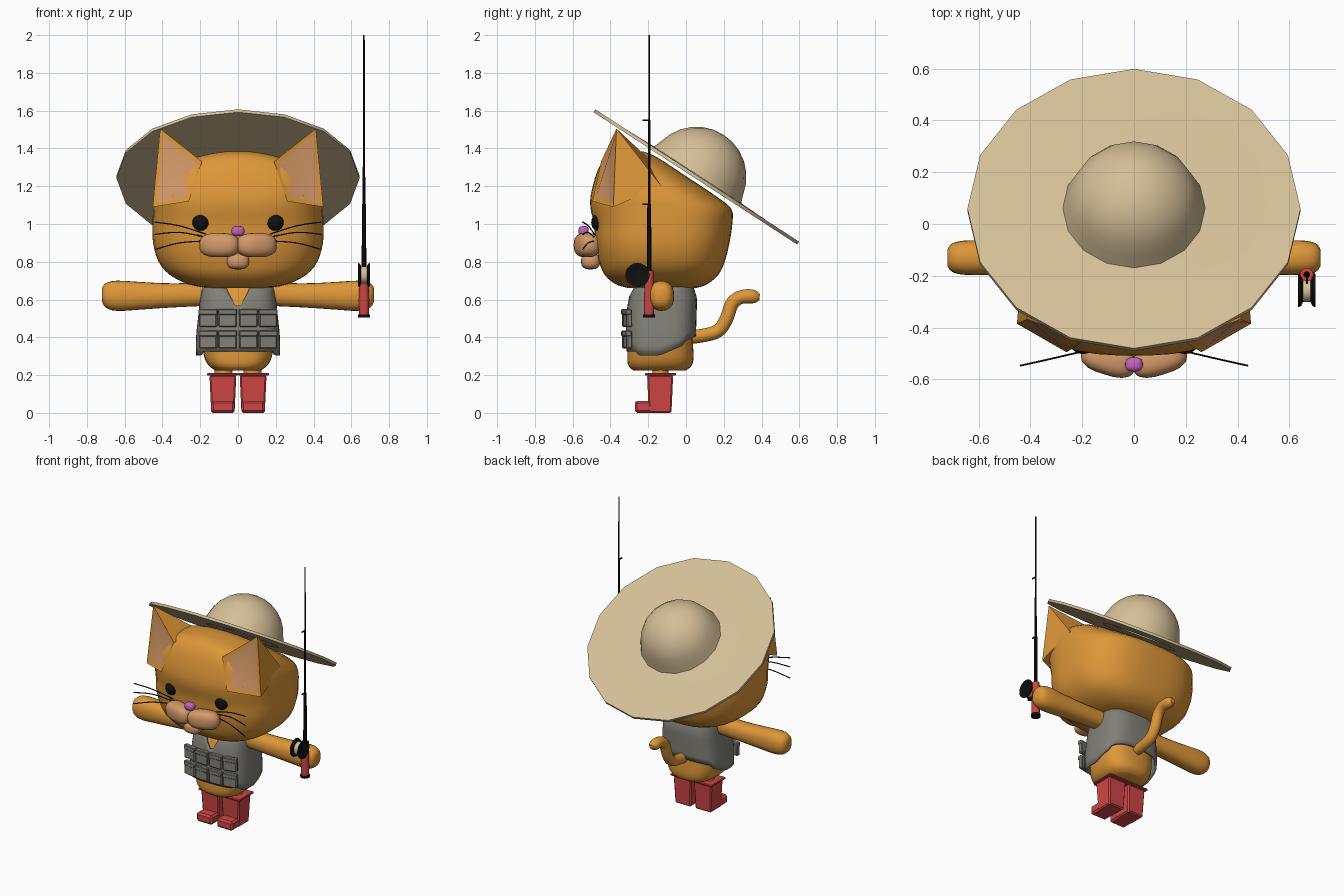
import bpy, bmesh, math
from mathutils import Matrix, Vector

if "Cube" in bpy.data.objects:
    bpy.data.objects.remove(bpy.data.objects["Cube"])


def material(name, r, g, b):
    m = bpy.data.materials.new(name)
    m.diffuse_color = (r, g, b, 1)
    m.use_nodes = True
    m.node_tree.nodes["Principled BSDF"].inputs["Base Color"].default_value = m.diffuse_color
    return m


ORANGE = material("orange fur", .73, .31, .04)
TAN = material("tan skin", .66, .32, .14)
STRAW = material("straw", .66, .52, .31)
GREY = material("grey cloth", .22, .215, .185)
RED = material("red rubber", .62, .06, .06)
PINK = material("pink", .56, .12, .50)
BLACK = material("black", .005, .005, .005)


def finish(name, bm, mats, angle=35):
    bmesh.ops.recalc_face_normals(bm, faces=bm.faces[:])
    me = bpy.data.meshes.new(name)
    bm.to_mesh(me)
    bm.free()
    ob = bpy.data.objects.new(name, me)
    bpy.context.collection.objects.link(ob)
    for m in mats:
        me.materials.append(m)
    bpy.ops.object.select_all(action='DESELECT')
    ob.select_set(True)
    bpy.context.view_layer.objects.active = ob
    if angle:
        bpy.ops.object.shade_smooth_by_angle(angle=math.radians(angle))
    return ob


def superellipse(a, e):
    c, s = math.cos(a), math.sin(a)
    k = (abs(c) ** e + abs(s) ** e) ** (-1 / e)
    return c * k, s * k


def catmull(p, t):
    # smooth value of a list of tuples at parameter t
    i = min(int(t), len(p) - 2)
    f = t - i
    a, b, c, d = (p[max(0, min(len(p) - 1, i + k))] for k in (-1, 0, 1, 2))
    return [.5 * (2 * q + (r - o) * f + (2 * o - 5 * q + 4 * r - s) * f * f
                  + (3 * q - o - 3 * r + s) * f ** 3) for o, q, r, s in zip(a, b, c, d)]


def loft(name, rings, mat, n=32, e=2.5, k=3, axis='z', side=1):
    # rings: (position along axis, low-centre pair, radius pair)
    bm = bmesh.new()
    rows = []
    for j in range((len(rings) - 1) * k + 1):
        t, c0, c1, r0, r1 = catmull(rings, j / k)
        row = []
        for i in range(n):
            u, v = superellipse(2 * math.pi * i / n, e)
            p = (c0 + u * r0, c1 + v * r1)
            row.append(bm.verts.new((p[0], p[1], t) if axis == 'z' else (side * t, p[0], p[1])))
        rows.append(row)
    for a, b in zip(rows, rows[1:]):
        for i in range(n):
            bm.faces.new((a[i], a[(i + 1) % n], b[(i + 1) % n], b[i]))
    bm.faces.new(rows[0])
    bm.faces.new(rows[-1])
    return finish(name, bm, [mat], 50)


def lathe(name, profile, mat, n=16, matrix=Matrix(), angle=35):
    bm = bmesh.new()
    vs = [bm.verts.new((r, 0, h)) for r, h in profile]
    es = [bm.edges.new(p) for p in zip(vs, vs[1:])]
    bmesh.ops.spin(bm, geom=vs + es, axis=(0, 0, 1), cent=(0, 0, 0), steps=n, angle=2 * math.pi)
    bmesh.ops.remove_doubles(bm, verts=bm.verts[:], dist=1e-4)
    bmesh.ops.transform(bm, matrix=matrix, verts=bm.verts[:])
    return finish(name, bm, [mat], angle)


def box(name, centre, size, mat, taper=1, bevel=.006, rot=0):
    bm = bmesh.new()
    bmesh.ops.create_cube(bm, size=1)
    for v in bm.verts:
        if v.co.z < 0:
            v.co.x *= taper
            v.co.y *= taper
    m = Matrix.Translation(centre) @ Matrix.Rotation(rot, 4, 'Z') @ Matrix.Diagonal((*size, 1))
    bmesh.ops.transform(bm, matrix=m, verts=bm.verts[:])
    bmesh.ops.bevel(bm, geom=bm.edges[:], offset=bevel, segments=1, affect='EDGES')
    return finish(name, bm, [mat], 0)


def blob(name, centre, radii, mat, rot=0, e=2):
    bm = bmesh.new()
    bmesh.ops.create_uvsphere(bm, u_segments=20, v_segments=12, radius=1)
    for v in bm.verts:
        v.co /= sum(abs(c) ** e for c in v.co) ** (1 / e)
    m = Matrix.Translation(centre) @ Matrix.Rotation(rot, 4, 'Z') @ Matrix.Diagonal((*radii, 1))
    bmesh.ops.transform(bm, matrix=m, verts=bm.verts[:])
    return finish(name, bm, [mat], 60)


def tube(name, points, radius, mat, res=3, tips=()):
    cu = bpy.data.curves.new(name, 'CURVE')
    cu.dimensions, cu.bevel_depth, cu.bevel_resolution = '3D', radius, res
    cu.use_fill_caps = True
    sp = cu.splines.new('POLY')
    pts = [catmull(points, j / 4) for j in range((len(points) - 1) * 4 + 1)]
    sp.points.add(len(pts) - 1)
    for p, q in zip(sp.points, pts):
        p.co = (*q, 1)
    for i, r in enumerate(tips):
        sp.points[-1 - i].radius = r
    sp.use_smooth = True
    ob = bpy.data.objects.new(name, cu)
    bpy.context.collection.objects.link(ob)
    cu.materials.append(mat)
    bpy.ops.object.select_all(action='DESELECT')
    ob.select_set(True)
    bpy.context.view_layer.objects.active = ob
    bpy.ops.object.convert(target='MESH')


# head: rings of (z, half width, front y, back y)
head = [(.66, .15, -.30, .05), (.68, .26, -.37, .11), (.73, .36, -.43, .17), (.80, .42, -.46, .205),
        (.90, .45, -.48, .23), (1.0, .452, -.488, .245), (1.08, .45, -.505, .24), (1.15, .445, -.505, .155),
        (1.25, .41, -.48, .005), (1.32, .32, -.45, -.10), (1.365, .18, -.41, -.175), (1.385, .06, -.35, -.23)]
loft("head", [(z, 0, (a + b) / 2, h, (b - a) / 2) for z, h, a, b in head], ORANGE, 40, 2.8)

# body
body = [(.225, .12, -.28, .0), (.25, .155, -.305, .03), (.30, .18, -.31, .04), (.40, .195, -.305, .035),
        (.52, .185, -.30, .04), (.62, .17, -.27, .03), (.70, .13, -.24, -.02)]
loft("body", [(z, 0, (a + b) / 2, h, (b - a) / 2) for z, h, a, b in body], ORANGE, 32, 2.8)

# vest: open V at the neck, higher hem at the back
vest = [(.30, .222, -.315, .045), (.40, .222, -.318, .052), (.52, .21, -.315, .056),
        (.62, .20, -.30, .056), (.69, .185, -.265, .03)]
bm = bmesh.new()
N, ROWS = 48, 8
cols = []
for i in range(N):
    u, v = superellipse(2 * math.pi * (i + .5) / N, 3.2)
    low = .325 + .08 * max(0, v) - .02 * (abs(u) > .9)
    top = min(.685, .545 + abs(u) * .36) if v < 0 else .685
    col = []
    for j in range(ROWS + 1):
        z = low + (top - low) * j / ROWS
        t = next((k + (z - vest[k][0]) / (vest[k + 1][0] - vest[k][0])
                  for k in range(4) if z <= vest[k + 1][0]), 4)
        _, h, a, b = catmull(vest, t)
        col.append(bm.verts.new((u * h, (a + b) / 2 + v * (b - a) / 2, z)))
    cols.append(col)
for i in range(N):
    a, b = cols[i], cols[(i + 1) % N]
    for j in range(ROWS):
        bm.faces.new((a[j], b[j], b[j + 1], a[j + 1]))
shell = finish("vest", bm, [GREY], 40).modifiers.new("thickness", 'SOLIDIFY')
shell.thickness = .015

# vest pockets with flaps
for s in (-1, 1):
    for x, y, r in ((.055, -.322, .03), (.157, -.308, .2)):
        for z in (.388, .502):
            box("pocket", (s * x, y, z), (.096, .03, .095), GREY, rot=s * r)
            box("pocket_flap", (s * x, y - .004, z + .032), (.1, .032, .03), GREY, bevel=.004, rot=s * r)

for s in (-1, 1):
    # arms
    arm = [(.10, .63, .055, .06), (.35, .622, .062, .064), (.5, .62, .065, .072),
           (.64, .62, .067, .08), (.70, .622, .056, .064), (.72, .625, .032, .036)]
    loft("arm", [(x, -.13, z, a, b) for x, z, a, b in arm], ORANGE, 20, 2.4, 3, 'x', s)
    # legs and boots
    loft("leg", [(.10, s * .08, -.135, .04, .04), (.28, s * .075, -.135, .05, .045)], ORANGE, 12, 2, 1)
    box("boot_shaft", (s * .08, -.137, .1), (.142, .138, .2), RED, .87, .008)
    box("boot_rim", (s * .082, -.135, .204), (.162, .164, .014), RED, 1, .004)
    box("boot_toe", (s * .08, -.2, .032), (.124, .142, .064), RED, 1, .012)
    # ears with tan inner face
    bm = bmesh.new()
    T, A, B, C, D, E = [bm.verts.new((s * x, y, z)) for x, y, z in (
        (.412, -.368, 1.505), (.452, -.385, 1.09), (.19, -.45, 1.33),
        (.26, -.495, 1.12), (.43, -.13, 1.20), (.2, -.17, 1.32))]
    front = bm.faces.new((T, B, C, A))
    for f in ((T, A, D), (T, D, E), (T, E, B), (A, C, B, E, D)):
        bm.faces.new(f)
    bmesh.ops.recalc_face_normals(bm, faces=bm.faces[:])
    bmesh.ops.inset_region(bm, faces=[front], thickness=.035, depth=-.006)
    front.material_index = 1
    finish("ear", bm, [ORANGE, TAN], 30)
    # face
    blob("eye", (s * .197, -.468, 1.008), (.045, .034, .044), BLACK)
    blob("muzzle", (s * .098, -.525, .888), (.108, .058, .064), TAN, s * .3, 2.8)
    for dz, mid in ((.085, .035), (.02, .02), (-.06, -.012)):
        z = .925 + dz * .25
        tube("whisker", [(s * .17, -.485, z), (s * .31, -.518, .93 + mid + dz * .3),
                         (s * .44, -.547, .925 + dz)], .0035, BLACK, 1)
blob("chin", (0, -.505, .802), (.06, .05, .042), TAN, 0, 2.8)
blob("nose", (0, -.542, .963), (.034, .027, .026), PINK, 0, 3)

# tail
tube("tail", [(0, -.02, .40), (0, .08, .408), (0, .17, .435), (0, .215, .50), (0, .245, .58),
              (0, .30, .615), (0, .39, .613)], .036, ORANGE, 4, (.45, .85, 1.05, 1.05))

# straw hat, turned and tilted back
crown = [(.265 * math.cos(a), .265 * math.sin(a)) for a in [math.pi / 2 * (1 - i / 7) for i in range(7)]]
crown[0] = (0, .265)
lathe("straw_hat", crown + [(.275, .012), (.45, .008), (.643, .008), (.643, -.01), (.25, -.01)], STRAW, 16,
      Matrix.Translation((0, .055, 1.25)) @ Matrix.Rotation(math.radians(-33), 4, 'X'), 50)

# fishing rod held in the hand
at = Matrix.Translation((.667, -.195, 0))
lathe("rod_handle", [(0, .52), (.026, .52), (.028, .6), (.024, .68), (.026, .755), (0, .755)], RED, 12, at)
lathe("rod_butt", [(0, .505), (.032, .505), (.032, .522), (0, .522)], BLACK, 12, at)
lathe("rod", [(0, .75), (.013, .75), (.010, 1.105), (.007, 1.105), (.006, 1.55), (.0045, 1.55),
              (.004, 2.0), (0, 2.0)], BLACK, 8, at)
for z in (1.105, 1.55):
    box("line_guide", (.667, -.213, z), (.008, .036, .008), BLACK, 1, .001)

# reel: straw line between two black flanges, axle along x
axle = Matrix.Translation((.667, -.257, .73)) @ Matrix.Rotation(math.pi / 2, 4, 'Y')
lathe("reel_line", [(0, -.02), (.045, -.02), (.045, .02), (0, .02)], STRAW, 20, axle)
for s in (-1, 1):
    lathe("reel_flange", [(0, s * .02), (.035, s * .01), (.06, s * .022), (.064, s * .033),
                          (.05, s * .033), (.03, s * .024), (0, s * .024)], BLACK, 20, axle)
box("reel_foot", (.667, -.21, .73), (.02, .06, .03), BLACK, 1, .003)
